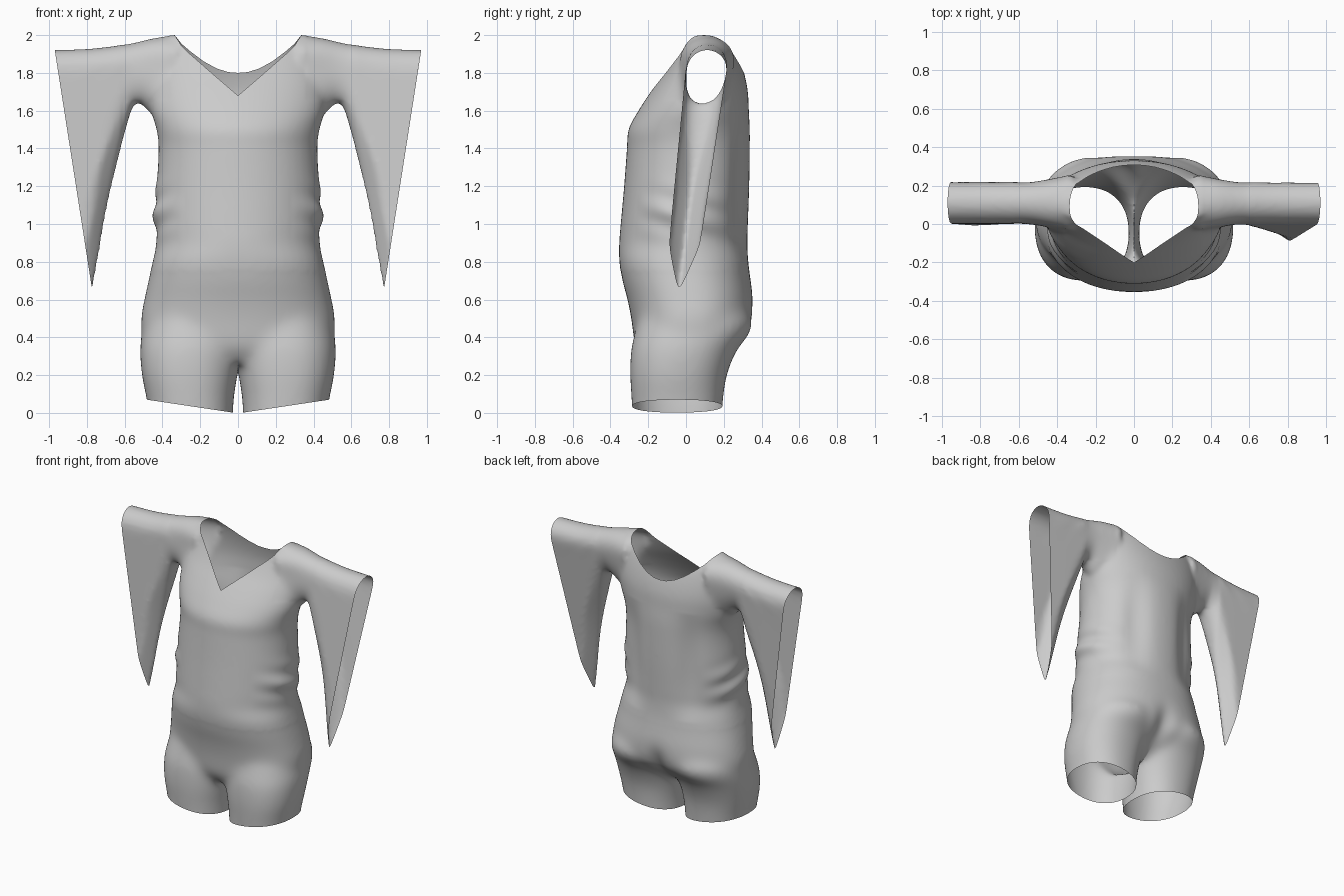
import bpy, bmesh, math
from mathutils import Vector

if "Cube" in bpy.data.objects:
    bpy.data.objects.remove(bpy.data.objects["Cube"])

N = 48
bm = bmesh.new()


def loft(rings, steps=5):
    """Skin a list of closed point rings with eased in-between rings; cap both ends."""
    full = []
    for k in range(len(rings) - 1):
        r0, r1, r2, r3 = (rings[max(0, min(len(rings) - 1, k + o))] for o in (-1, 0, 1, 2))
        for s in range(steps):
            t = s / steps
            full.append([(2 * b + (c - a) * t + (2 * a - 5 * b + 4 * c - d) * t ** 2
                          + (3 * b - a - 3 * c + d) * t ** 3) / 2 for a, b, c, d in zip(r0, r1, r2, r3)])
    full.append(rings[-1])
    loops = [[bm.verts.new(p) for p in r] for r in full]
    for a, b in zip(loops, loops[1:]):
        for i in range(N):
            j = (i + 1) % N
            bm.faces.new((a[i], a[j], b[j], b[i]))
    bm.faces.new(loops[0][::-1])
    bm.faces.new(loops[-1])


def oval(z, x0, x1, y0, y1, p=2.25):
    """Horizontal superellipse ring between the given limits."""
    pts = []
    for i in range(N):
        a = 2 * math.pi * i / N
        c, s = math.cos(a), math.sin(a)
        pts.append(Vector(((x0 + x1) / 2 + (x1 - x0) / 2 * math.copysign(abs(c) ** (2 / p), c),
                           (y0 + y1) / 2 + (y1 - y0) / 2 * math.copysign(abs(s) ** (2 / p), s), z)))
    return pts


def drop(top, bottom, wide=1.0):
    """Teardrop sleeve ring hanging from top (x, z) to bottom (x, z)."""
    t, b = Vector((top[0], 0, top[1])), Vector((bottom[0], 0, bottom[1]))
    length = (b - t).length
    pts = []
    for i in range(N):
        a = 2 * math.pi * i / N
        f = (1 - math.cos(a)) / 2
        d = f * length
        w = 0.112 * wide * (1 - 0.3 * min(1, d / 1.2))
        w *= math.sqrt(max(0, 1 - (1 - min(d / 0.12, 1)) ** 2))
        u = min((length - d) / min(0.24, length * 0.5), 1)
        w *= u ** 0.8 if length > 0.6 else math.sqrt(max(0, 1 - (1 - u) ** 2))
        p = t.lerp(b, f)
        p.y = 0.112 - 0.125 * max(0, 1.85 - p.z) + (w if a < math.pi else -w)
        pts.append(p)
    return pts


# Torso: height, half width, front, back
torso = [(0.26, 0.28, -0.21, 0.12), (0.34, 0.44, -0.265, 0.24), (0.42, 0.505, -0.28, 0.325),
         (0.50, 0.515, -0.29, 0.352), (0.60, 0.497, -0.31, 0.357), (0.70, 0.475, -0.337, 0.343),
         (0.80, 0.452, -0.353, 0.33), (0.90, 0.43, -0.354, 0.325), (1.00, 0.43, -0.346, 0.328),
         (1.20, 0.43, -0.328, 0.335), (1.40, 0.42, -0.313, 0.338), (1.50, 0.432, -0.305, 0.338),
         (1.60, 0.46, -0.252, 0.333), (1.70, 0.465, -0.187, 0.328), (1.80, 0.455, -0.117, 0.308),
         (1.90, 0.44, -0.06, 0.275), (1.96, 0.42, -0.035, 0.24), (2.00, 0.39, 0.0, 0.18)]
loft([oval(z, -w, w, f, b, 2.25 if z < 0.9 else 2.05) for z, w, f, b in torso])

# Leg, its top tucked inside the torso
leg = [(-0.1, 0.028, 0.46, -0.28, 0.185), (0.07, 0.022, 0.484, -0.289, 0.197),
       (0.2, 0.002, 0.510, -0.297, 0.217), (0.33, -0.02, 0.519, -0.292, 0.267),
       (0.42, -0.04, 0.51, -0.272, 0.325), (0.5, -0.05, 0.49, -0.25, 0.335), (0.6, -0.05, 0.43, -0.20, 0.27)]
loft([oval(*r) for r in leg])

# Bell sleeve, fanning from the shoulder to the slanted opening
sleeve = [((0.31, 1.992), (0.36, 1.56), 1.35), ((0.43, 1.99), (0.45, 1.575), 1.15),
          ((0.54, 1.965), (0.54, 1.64), 1.0), ((0.65, 1.943), (0.605, 1.46)),
          ((0.80, 1.927), (0.69, 1.10)), ((0.97, 1.922), (0.775, 0.64)), ((1.03, 1.922), (0.835, 0.61))]
loft([drop(*r) for r in sleeve])

# Fuse the parts into one skin
bmesh.ops.recalc_face_normals(bm, faces=bm.faces)
me = bpy.data.meshes.new("romper")
bm.to_mesh(me)
bm.free()
ob = bpy.data.objects.new("romper", me)
bpy.context.collection.objects.link(ob)
rm = ob.modifiers.new("fuse", 'REMESH')
rm.mode = 'VOXEL'
rm.voxel_size = 0.012
dg = bpy.context.evaluated_depsgraph_get()
fused = bpy.data.meshes.new_from_object(ob.evaluated_get(dg))
ob.modifiers.clear()
ob.data = fused
bm = bmesh.new()
bm.from_mesh(fused)

# Soften the seams, most strongly on the hips and shoulders
for times, test in ((4, lambda c: True), (8, lambda c: c.x < 0.62), (30, lambda c: c.z < 0.75 and c.x < 0.55),
                    (25, lambda c: c.z > 1.65 and 0.36 < c.x < 0.6)):
    vs = [v for v in bm.verts if test(v.co)]
    for _ in range(times):
        bmesh.ops.smooth_vert(bm, verts=vs, factor=0.5, use_axis_x=True, use_axis_y=True, use_axis_z=True)

# Waist folds, back folds and seat cleft
for v in bm.verts:
    x, y, z = v.co
    if 0.28 < x < 0.55 and 0.7 < z < 1.5:
        env = math.exp(-((z - 1.06) / 0.12) ** 2) * min(1, (x - 0.28) / 0.13)
        v.co.x += env * (0.014 + 0.010 * math.sin(z * 38 + y * 12))
    if y > 0.1 and 0.8 < z < 1.6 and x < 0.42:
        env = math.sin((z - 0.8) / 0.8 * math.pi) * math.exp(-((abs(x) - 0.22) / 0.08) ** 2)
        v.co.y -= 0.025 * env
    if y > 0.1 and z < 0.7 and x < 0.5:
        v.co.y -= 0.035 * math.exp(-(x / 0.07) ** 2 - ((z - 0.42) / 0.12) ** 2)
        v.co.y += 0.012 * math.exp(-((x - 0.24) / 0.12) ** 2 - ((z - 0.45) / 0.1) ** 2)


def mid(f):
    return f.calc_center_median()


def cut(co, no, faces=None, clear=False):
    fs = list(faces if faces is not None else bm.faces)
    geom = list({e for f in fs for e in f.edges} | {v for f in fs for v in f.verts}) + fs
    bmesh.ops.bisect_plane(bm, geom=geom, plane_co=co, plane_no=no, clear_outer=clear)


# Open the middle, hem and sleeve end
cut((0, 0, 0), (-1, 0, 0), clear=True)
cut((0.03, 0, 0.002), (0.15, 0, -1), clear=True)
cut((0.97, 0, 1.92), (1.25, 0, -0.195), clear=True)

# Neckline: V in front, scoop behind
front = [(0, 1.68), (0.14, 1.80), (0.26, 1.905), (0.30, 1.945), (0.335, 2.0)]
back = [(0, 1.80), (0.05, 1.804), (0.11, 1.822), (0.18, 1.86), (0.25, 1.912), (0.30, 1.955), (0.335, 2.0)]
cut((0, 0.1, 0), (0, 1, 0), [f for f in bm.faces if mid(f).z > 1.6 and mid(f).x < 0.4])
for line, rear in ((front, False), (back, True)):
    for (x0, z0), (x1, z1) in zip(line, line[1:]):
        cut((x0, 0, z0), (z0 - z1, 0, x1 - x0),
            [f for f in bm.faces if mid(f).z > 1.6 and x0 - 0.02 < mid(f).x < x1 + 0.02
             and (mid(f).y > 0.1) == rear])


def in_neck(f):
    c = mid(f)
    line = back if c.y > 0.1 else front
    for (x0, z0), (x1, z1) in zip(line, line[1:]):
        if x0 <= c.x < x1:
            return c.z > z0 + (z1 - z0) * (c.x - x0) / (x1 - x0)
    return False


bmesh.ops.delete(bm, geom=[f for f in bm.faces if in_neck(f)], context='FACES')

# Left half, its sleeve hanging straighter than the right one
bmesh.ops.mirror(bm, geom=bm.verts[:] + bm.edges[:] + bm.faces[:], axis='X', merge_dist=0.0005)
bmesh.ops.remove_doubles(bm, verts=bm.verts, dist=0.0005)
bmesh.ops.recalc_face_normals(bm, faces=bm.faces)
for v in bm.verts:
    if v.co.x < -0.53:
        v.co.y += 0.085 * max(0, 1.85 - v.co.z) * min(1, (-v.co.x - 0.53) / 0.08)
bm.to_mesh(fused)
bm.free()
for p in fused.polygons:
    p.use_smooth = True
